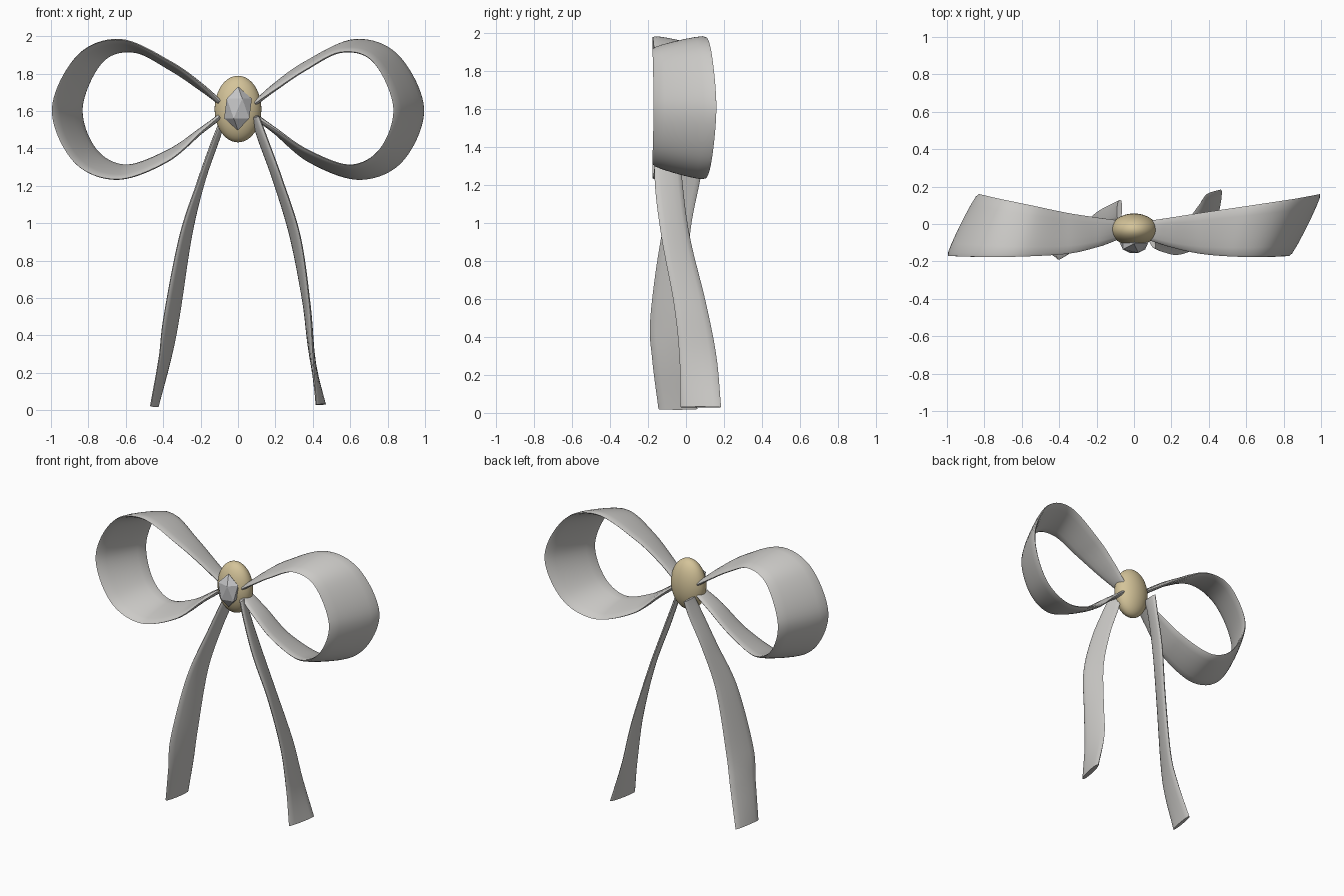
import bpy, bmesh, math
from mathutils import Vector

cube = bpy.data.objects.get("Cube")
if cube:
    bpy.data.objects.remove(cube, do_unlink=True)


def material(name, rgb):
    m = bpy.data.materials.new(name)
    m.use_nodes = True
    color = (*rgb, 1)
    m.diffuse_color = color
    m.node_tree.nodes["Principled BSDF"].inputs["Base Color"].default_value = color
    return m


satin = material("silver satin", (0.6, 0.59, 0.57))
gold = material("pale gold", (0.66, 0.55, 0.32))
crystal = material("grey crystal", (0.55, 0.55, 0.56))


def spline(points, steps=10):
    """Smooth curve through the points."""
    pts = [Vector(p) for p in points]
    pts = [2 * pts[0] - pts[1]] + pts + [2 * pts[-1] - pts[-2]]
    out = []
    for a, b, c, d in zip(pts, pts[1:], pts[2:], pts[3:]):
        for i in range(steps):
            t = i / steps
            out.append(0.5 * (2 * b + (c - a) * t + (2 * a - 5 * b + 4 * c - d) * t ** 2
                              + (3 * b - a - 3 * c + d) * t ** 3))
    return out + [pts[-2]]


def ribbon(name, front, back, half_thick=0.015, sides=14):
    """Sweep a flat rounded section between a front and a back edge curve."""
    f, b = spline(front), spline(back)
    mid = [(p + q) / 2 for p, q in zip(f, b)]
    bm = bmesh.new()
    rings = []
    for i, c in enumerate(mid):
        tangent = mid[min(i + 1, len(mid) - 1)] - mid[max(i - 1, 0)]
        w = (b[i] - f[i]) / 2
        n = tangent.cross(w).normalized() * half_thick
        ring = []
        for k in range(sides):
            a = math.tau * k / sides
            s = math.copysign(abs(math.sin(a)) ** 0.8, math.sin(a))
            ring.append(bm.verts.new(c + w * math.cos(a) + n * s))
        rings.append(ring)
    for r, s in zip(rings, rings[1:]):
        for k in range(sides):
            j = (k + 1) % sides
            bm.faces.new((r[k], r[j], s[j], s[k]))
    bm.faces.new(rings[0])
    bm.faces.new(rings[-1])
    bmesh.ops.recalc_face_normals(bm, faces=bm.faces)
    mesh = bpy.data.meshes.new(name)
    bm.to_mesh(mesh)
    bm.free()
    obj = bpy.data.objects.new(name, mesh)
    bpy.context.collection.objects.link(obj)
    finish(obj, name, satin)


def finish(obj, name, mat, smooth=True):
    obj.name = name
    obj.data.materials.append(mat)
    bpy.ops.object.select_all(action="DESELECT")
    obj.select_set(True)
    bpy.context.view_layer.objects.active = obj
    if smooth:
        bpy.ops.object.shade_smooth_by_angle(angle=math.radians(50))


# Bow loops: inner x, inner z, outer x, outer z, front y, back y
loop = [
    (.09, 1.64, .10, 1.65, -.09, .02),
    (.20, 1.715, .20, 1.745, -.125, .035),
    (.36, 1.82, .36, 1.86, -.16, .06),
    (.55, 1.915, .63, 1.98, -.175, .10),
    (.72, 1.865, .86, 1.895, -.175, .135),
    (.83, 1.62, .995, 1.61, -.17, .16),
    (.76, 1.40, .88, 1.33, -.175, .135),
    (.60, 1.31, .65, 1.235, -.175, .10),
    (.38, 1.385, .38, 1.33, -.16, .06),
    (.20, 1.50, .20, 1.485, -.125, .035),
    (.09, 1.57, .10, 1.57, -.09, .02),
]
ribbon("left_loop", [(xi, yf, zi) for xi, zi, xo, zo, yf, yb in loop],
       [(xo, yb, zo) for xi, zi, xo, zo, yf, yb in loop])
ribbon("right_loop", [(-xo, yf, zo) for xi, zi, xo, zo, yf, yb in loop],
       [(-xi, yb, zi) for xi, zi, xo, zo, yf, yb in loop])

# Hanging tails: height, front x, front y, back x, back y
left_tail = [
    (1.57, .11, -.13, .075, -.03), (1.45, .155, -.15, .11, -.03),
    (1.23, .235, -.165, .19, -.02), (.93, .33, -.13, .28, .02),
    (.58, .38, -.065, .35, .105), (.30, .40, -.035, .39, .16),
    (.03, .42, -.03, .465, .185),
]
right_tail = [
    (1.56, -.08, .02, -.075, .13), (1.45, -.13, 0, -.105, .115),
    (1.23, -.21, -.05, -.18, .075), (.93, -.31, -.13, -.25, .02),
    (.50, -.395, -.188, -.315, 0), (.28, -.42, -.178, -.36, .02),
    (.02, -.465, -.145, -.43, .06),
]
for name, rows in (("left_tail", left_tail), ("right_tail", right_tail)):
    ribbon(name, [(fx, fy, z) for z, fx, fy, bx, by in rows],
           [(bx, by, z) for z, fx, fy, bx, by in rows])

# Centre knot
bpy.ops.mesh.primitive_uv_sphere_add(segments=40, ring_count=24, radius=1,
                                     location=(0, -.03, 1.61))
knot = bpy.context.object
knot.scale = (.125, .086, .178)
finish(knot, "knot", gold)

# Faceted gem on the front of the knot
bpy.ops.mesh.primitive_ico_sphere_add(subdivisions=1, radius=1,
                                      location=(0, -.105, 1.613))
gem = bpy.context.object
gem.scale = (.083, .058, .117)
finish(gem, "gem", crystal, smooth=False)
